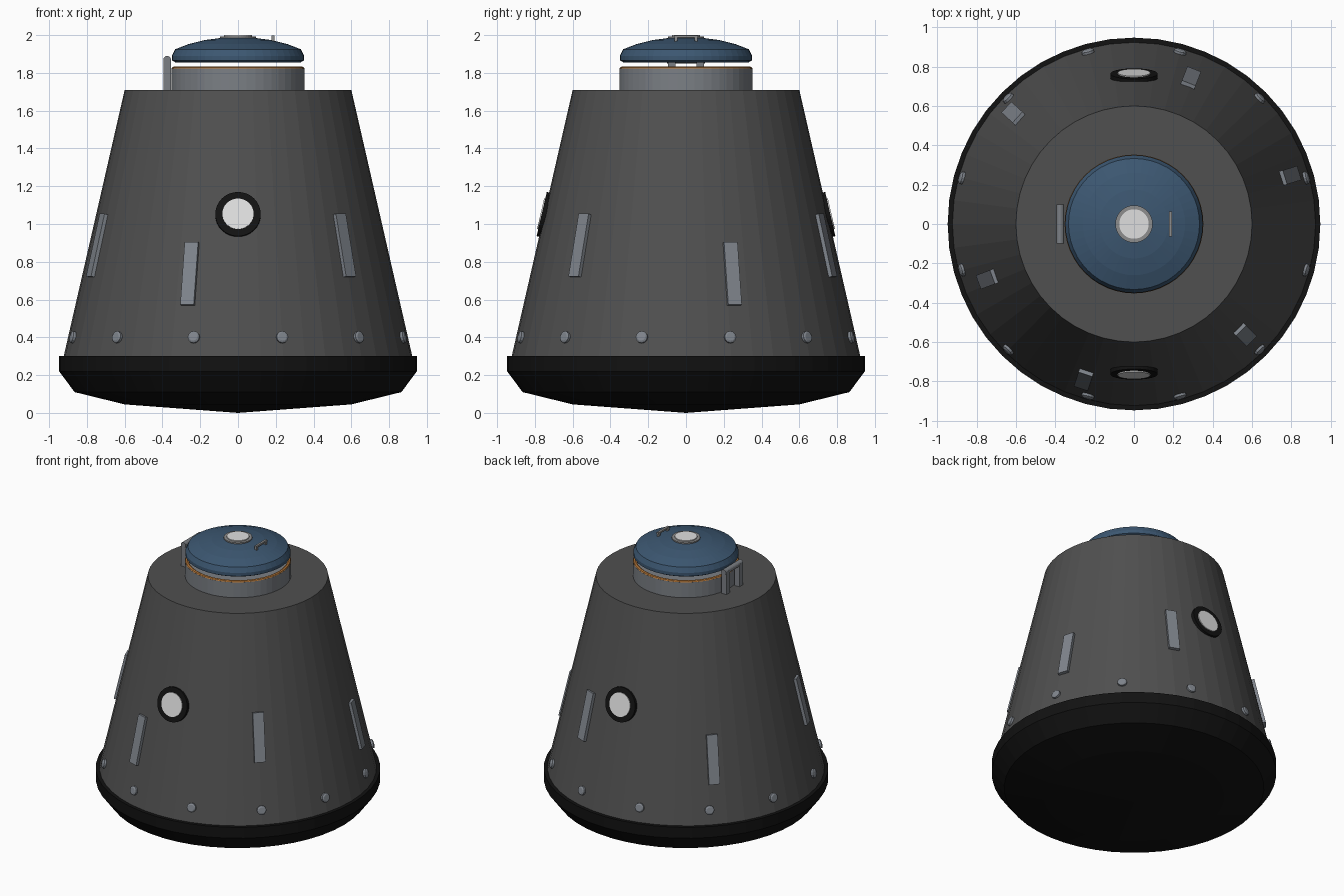
import bpy, bmesh, math
from mathutils import Matrix, Vector

if "Cube" in bpy.data.objects:
    bpy.data.objects.remove(bpy.data.objects["Cube"])


def material(name, r, g, b):
    m = bpy.data.materials.new(name)
    m.diffuse_color = (r, g, b, 1)
    m.use_nodes = True
    m.node_tree.nodes["Principled BSDF"].inputs["Base Color"].default_value = m.diffuse_color
    return m


HULL = material("hull_grey", 0.080, 0.080, 0.080)
BLACK = material("shield_black", 0.006, 0.006, 0.006)
METAL = material("light_metal", 0.215, 0.235, 0.265)
COLLAR = material("collar_grey", 0.20, 0.215, 0.235)
BLUE = material("hatch_blue", 0.045, 0.095, 0.165)
ORANGE = material("seal_orange", 0.50, 0.20, 0.045)
GLASS = material("window_white", 0.74, 0.74, 0.74)
TRIM = material("trim_grey", 0.27, 0.27, 0.27)


def finish(bm, name, mat, matrix=None):
    bmesh.ops.recalc_face_normals(bm, faces=bm.faces)
    me = bpy.data.meshes.new(name)
    bm.to_mesh(me)
    bm.free()
    me.materials.append(mat)
    ob = bpy.data.objects.new(name, me)
    if matrix:
        ob.matrix_world = matrix
    bpy.context.collection.objects.link(ob)
    return ob


def lathe(name, profile, mat, sides=48, matrix=None, closed=False):
    """Revolve (radius, height) points around z; radius 0 gives a pole."""
    bm = bmesh.new()
    rings = []
    for r, z in profile:
        if r == 0:
            rings.append([bm.verts.new((0, 0, z))] * sides)
        else:
            rings.append([bm.verts.new((r * math.cos(2 * math.pi * i / sides),
                                        r * math.sin(2 * math.pi * i / sides), z))
                          for i in range(sides)])
    pairs = list(zip(rings, rings[1:]))
    if closed:
        pairs.append((rings[-1], rings[0]))
    for a, b in pairs:
        for i in range(sides):
            j = (i + 1) % sides
            quad = list(dict.fromkeys((a[i], a[j], b[j], b[i])))
            bm.faces.new(quad)
    if not closed:
        for ring in (rings[0], rings[-1]):
            if ring[0] != ring[1]:
                bm.faces.new(ring)
    return finish(bm, name, mat, matrix)


def box(name, size, mat, matrix):
    bm = bmesh.new()
    bmesh.ops.create_cube(bm, size=1)
    bmesh.ops.scale(bm, vec=size, verts=bm.verts)
    return finish(bm, name, mat, matrix)


# Hull dimensions
Z0, R0, Z1, R1 = 0.30, 0.925, 1.71, 0.60
TILT = math.atan2(R0 - R1, Z1 - Z0)


def on_hull(angle, z):
    """Frame on the hull: z axis points outwards, x axis runs along the slope."""
    r = R0 + (R1 - R0) * (z - Z0) / (Z1 - Z0)
    return (Matrix.Rotation(angle, 4, 'Z') @ Matrix.Translation((r, 0, z))
            @ Matrix.Rotation(math.pi / 2 - TILT, 4, 'Y'))


# Heat shield and conical hull
lathe("heat_shield", [(0, 0), (0.60, 0.045), (0.865, 0.11), (0.947, 0.22), (0.947, 0.30)], BLACK)
lathe("hull", [(R0, Z0 - 0.01), (R1, Z1)], HULL)

# Docking collar with its seal
lathe("docking_collar", [(0.353, 1.70), (0.353, 1.822)], COLLAR)
seal = [(0.34 + 0.013 * math.cos(k * math.pi / 4), 1.82 + 0.013 * math.sin(k * math.pi / 4))
        for k in range(8)]
lathe("collar_seal", seal, ORANGE, closed=True)

# Domed hatch with a port and a grab handle
lathe("hatch", [(0.33, 1.855), (0.35, 1.866), (0.35, 1.89), (0.333, 1.925),
                (0.26, 1.953), (0.175, 1.974), (0.09, 1.985), (0, 1.988)], BLUE)
lathe("hatch_port_ring", [(0.095, 1.97), (0.095, 1.993)], TRIM, 32)
lathe("hatch_port_glass", [(0.075, 1.98), (0.075, 2.0)], GLASS, 32)
box("hatch_handle", (0.016, 0.125, 0.012), TRIM, Matrix.Translation((0.186, 0, 1.993)))
for s in (-1, 1):
    box("handle_foot", (0.016, 0.016, 0.03), TRIM, Matrix.Translation((0.186, s * 0.052, 1.98)))

# Hatch hinge: two posts and a pin
for s in (-1, 1):
    box("hinge_post", (0.04, 0.04, 0.17), COLLAR, Matrix.Translation((-0.375, s * 0.075, 1.79)))
lathe("hinge_pin", [(0.02, -0.1), (0.02, 0.1)], COLLAR, 16,
      Matrix.Translation((-0.375, 0, 1.87)) @ Matrix.Rotation(math.pi / 2, 4, 'X'))

# Round windows, front and back
for side, angle in (("front", -math.pi / 2), ("back", math.pi / 2)):
    frame = on_hull(angle, 1.05)
    lathe(side + "_window_frame", [(0.12, -0.03), (0.12, 0.012)], BLACK, 32, frame)
    lathe(side + "_window_glass", [(0.083, -0.01), (0.083, 0.018)], GLASS, 32, frame)

# Raised strips around the hull, alternating in height
for i, angle in enumerate((0.3, 1.2, 2.4, 3.5, 4.4, 5.5)):
    box("hull_strip", (0.34, 0.075, 0.034), METAL, on_hull(angle, 0.885 if i % 2 else 0.735))

# Ring of bolts above the heat shield
for k in range(12):
    lathe("hull_bolt", [(0.032, -0.015), (0.032, 0.010), (0.022, 0.016)], METAL, 12,
          on_hull(math.radians(15 + 30 * k), 0.40))
